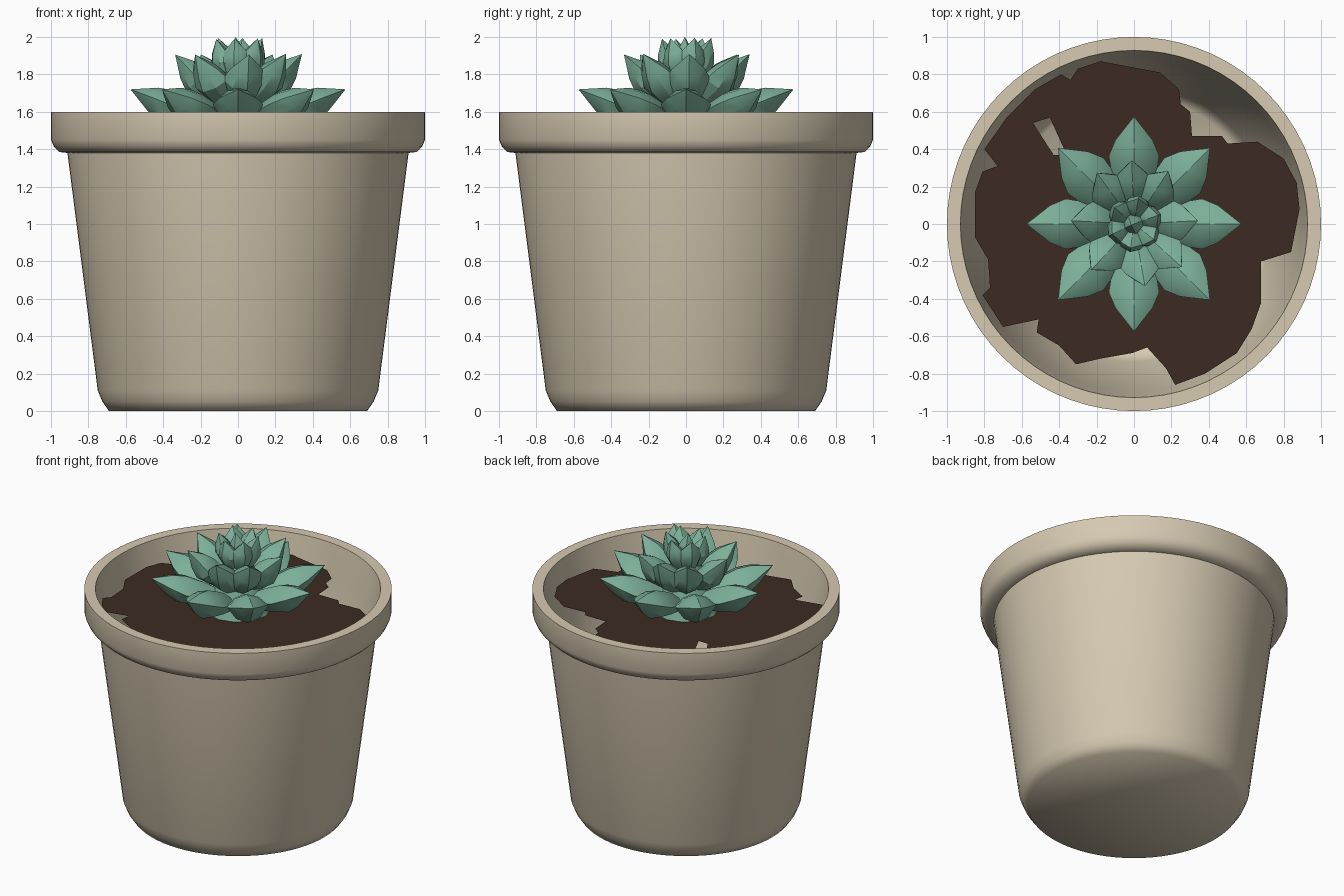
import bpy, bmesh, math, random
from mathutils import Vector

if "Cube" in bpy.data.objects:
    bpy.data.objects.remove(bpy.data.objects["Cube"])

random.seed(4)


def material(name, rgb):
    m = bpy.data.materials.new(name)
    m.diffuse_color = (*rgb, 1)
    m.use_nodes = True
    m.node_tree.nodes["Principled BSDF"].inputs["Base Color"].default_value = m.diffuse_color
    return m


CLAY = material("cream clay", (0.67, 0.585, 0.44))
SOIL = material("dark soil", (0.045, 0.024, 0.016))
LEAF = material("succulent green", (0.20, 0.43, 0.315))


def finish(bm, name, mat, angle=None, recalc=True):
    if recalc:
        bmesh.ops.recalc_face_normals(bm, faces=bm.faces)
    me = bpy.data.meshes.new(name)
    bm.to_mesh(me)
    bm.free()
    me.materials.append(mat)
    ob = bpy.data.objects.new(name, me)
    bpy.context.collection.objects.link(ob)
    if angle:
        bpy.ops.object.select_all(action='DESELECT')
        ob.select_set(True)
        bpy.context.view_layer.objects.active = ob
        bpy.ops.object.shade_smooth_by_angle(angle=math.radians(angle))
    return ob


# Pot: revolved wall, rim and hollow inside
profile = [(0, 0), (0.69, 0), (0.725, 0.05), (0.75, 0.11), (0.912, 1.38),
           (0.955, 1.385), (0.985, 1.415), (1, 1.45), (1, 1.6), (0.928, 1.6),
           (0.895, 1.38), (0.735, 0.13), (0.68, 0.06), (0, 0.06)]
bm = bmesh.new()
verts = [bm.verts.new((r, 0, z)) for r, z in profile]
edges = [bm.edges.new(p) for p in zip(verts, verts[1:])]
bmesh.ops.spin(bm, geom=verts + edges, cent=(0, 0, 0), axis=(0, 0, 1),
               angle=math.tau, steps=72, use_duplicate=False)
bmesh.ops.remove_doubles(bm, verts=bm.verts, dist=1e-4)
finish(bm, "pot", CLAY, 65)

# Soil: ragged sheet with one small hole
outline = [(-.18, .87), (-.02, .84), (.14, .81), (.24, .72), (.25, .64), (.30, .60),
           (.31, .47), (.47, .47), (.50, .43), (.66, .44), (.80, .35), (.87, .22),
           (.885, .08), (.84, -.15), (.68, -.20), (.68, -.42), (.63, -.56), (.55, -.69),
           (.38, -.80), (.22, -.86), (.17, -.77), (.07, -.66), (-.01, -.69),
           (-.18, -.72), (-.31, -.75), (-.40, -.65), (-.52, -.58), (-.51, -.51),
           (-.70, -.55), (-.81, -.38), (-.77, -.34), (-.78, -.19), (-.85, -.07),
           (-.85, .17), (-.81, .28), (-.73, .31), (-.80, .40), (-.68, .57),
           (-.53, .72), (-.39, .80), (-.34, .77), (-.30, .83)]
hole = [(-.54, .54), (-.45, .57), (-.36, .37), (-.43, .37)]
bm = bmesh.new()
loops = []
for ring in (outline, hole):
    vs = [bm.verts.new((x, y, 1.46)) for x, y in ring]
    loops += [bm.edges.new((vs[i - 1], vs[i])) for i in range(len(vs))]
bmesh.ops.triangle_fill(bm, edges=loops, use_beauty=True, normal=(0, 0, 1))
for f in bm.faces:
    f.normal_update()
    if f.normal.z < 0:
        f.normal_flip()
finish(bm, "soil", SOIL, recalc=False)


def add_leaf(bm, angle, base, belly, tip, width, thick):
    """Plump pointed leaf; base, belly and tip are (radius, height)."""
    base, belly, tip = (Vector((r, 0, z)) for r, z in (base, belly, tip))
    along = (tip - base).normalized()
    up = Vector((-along.z, 0, along.x))
    side = Vector((0, 1, 0))
    stations = [(base, 0.45), (base.lerp(belly, 0.6), 0.85), (belly, 1.0),
                (belly.lerp(tip, 0.4), 0.74)]
    section = [(1, 0.15), (0.55, 0.75), (0, 1), (-0.55, 0.75), (-1, 0.15),
               (-0.6, -0.65), (0, -1), (0.6, -0.65)]
    c, s = math.cos(angle), math.sin(angle)

    def vert(p):
        return bm.verts.new((p.x * c - p.y * s, p.x * s + p.y * c, p.z))

    rings = [[vert(p + side * a * width * k + up * b * thick * k) for a, b in section]
             for p, k in stations]
    point = vert(tip)
    n = len(section)
    for i in range(n):
        j = (i + 1) % n
        for low, high in zip(rings, rings[1:]):
            bm.faces.new((low[i], low[j], high[j], high[i]))
        bm.faces.new((rings[-1][i], rings[-1][j], point))
    bm.faces.new(rings[0])


# Rosette: three tiers of leaves, each given by angles and shape
tiers = [
    ("lower_leaves", range(0, 360, 45), (.06, 1.52), (.37, 1.625), (.575, 1.72), .135, .095, 0),
    ("middle_leaves", (3, 57, 92, 126, 177, 227, 280, 318),
     (.05, 1.62), (.215, 1.765), (.345, 1.91), .12, .085, .01),
    ("upper_leaves", (20, 80, 140, 205, 262, 322),
     (.03, 1.72), (.095, 1.875), (.14, 1.995), .085, .06, .015),
]
for name, angles, base, belly, tip, width, thick, jitter in tiers:
    bm = bmesh.new()
    for a in angles:
        d = random.uniform(-jitter, 0)
        add_leaf(bm, math.radians(a), base, belly, (tip[0] + d, tip[1] + d * 0.5), width, thick)
    finish(bm, name, LEAF, 30)

# Centre bud and stem holding the tiers together
bm = bmesh.new()
add_leaf(bm, 0.4, (0, 1.75), (0.0, 1.88), (-.015, 2.0), .06, .06)
finish(bm, "centre_bud", LEAF, 30)
bm = bmesh.new()
bmesh.ops.create_cone(bm, cap_ends=True, segments=12, radius1=.22, radius2=.07, depth=.4)
bmesh.ops.translate(bm, verts=bm.verts, vec=(0, 0, 1.66))
finish(bm, "stem", LEAF, 30)
